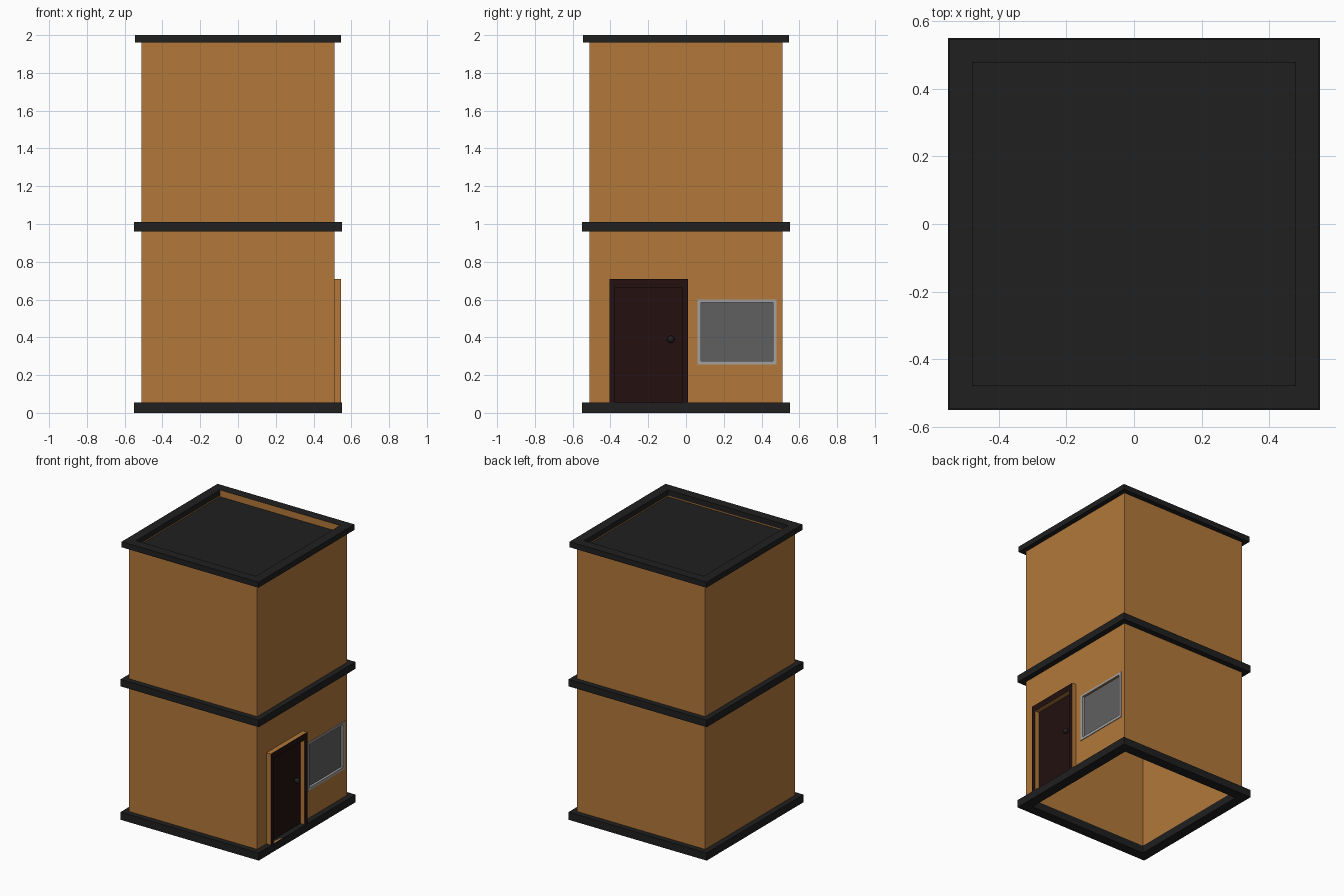
import bpy, bmesh
from mathutils import Vector

if "Cube" in bpy.data.objects:
    bpy.data.objects.remove(bpy.data.objects["Cube"])


def material(name, rgb):
    m = bpy.data.materials.new(name)
    m.diffuse_color = (*rgb, 1)
    m.use_nodes = True
    m.node_tree.nodes["Principled BSDF"].inputs["Base Color"].default_value = m.diffuse_color
    return m


BROWN = material("brown wall", (0.445, 0.188, 0.042))
BLACK = material("black trim", (0.014, 0.014, 0.014))
DOOR = material("dark door", (0.017, 0.005, 0.005))
FRAME = material("light frame", (0.36, 0.36, 0.36))
GLASS = material("grey glass", (0.117, 0.117, 0.117))


def finish(name, bm, *mats):
    bmesh.ops.recalc_face_normals(bm, faces=bm.faces)
    me = bpy.data.meshes.new(name)
    bm.to_mesh(me)
    bm.free()
    for m in mats:
        me.materials.append(m)
    ob = bpy.data.objects.new(name, me)
    bpy.context.collection.objects.link(ob)
    return ob


def add_box(bm, lo, hi):
    lo, hi = Vector(lo), Vector(hi)
    for v in bmesh.ops.create_cube(bm, size=1)["verts"]:
        v.co = Vector(((lo[i] + hi[i]) / 2 + v.co[i] * (hi[i] - lo[i])) for i in range(3))


def box(name, lo, hi, mat):
    bm = bmesh.new()
    add_box(bm, lo, hi)
    return finish(name, bm, mat)


def ring_mesh(outer, inner, w0, w1, axis):
    """Rectangular ring; outer/inner = (u0, v0, u1, v1), extruded w0..w1 along axis."""
    bm = bmesh.new()
    loops = []
    for (u0, v0, u1, v1), w in ((outer, w0), (outer, w1), (inner, w1), (inner, w0)):
        pts = [(u0, v0), (u1, v0), (u1, v1), (u0, v1)]
        loops.append([bm.verts.new((u, v, w) if axis == "z" else (w, u, v)) for u, v in pts])
    for a in range(4):
        p, q = loops[a], loops[(a + 1) % 4]
        for i in range(4):
            j = (i + 1) % 4
            bm.faces.new((p[i], p[j], q[j], q[i]))
    return bm


def square_ring(name, r_out, r_in, z0, z1, mat):
    bm = ring_mesh((-r_out, -r_out, r_out, r_out), (-r_in, -r_in, r_in, r_in), z0, z1, "z")
    return finish(name, bm, mat)


# Hollow walls with door and window openings
walls = square_ring("walls", 0.51, 0.48, 0.01, 1.97, BROWN)
bm = bmesh.new()
add_box(bm, (0.4, -0.38, 0.055), (0.6, -0.02, 0.68))
add_box(bm, (0.4, 0.075, 0.27), (0.6, 0.465, 0.585))
cutter = finish("opening_cutter", bm)
cutter.hide_render = True
cutter.hide_viewport = True
cut = walls.modifiers.new("openings", "BOOLEAN")
cut.operation = "DIFFERENCE"
cut.solver = "EXACT"
cut.object = cutter

# Trim bands and recessed roof
square_ring("base_trim", 0.55, 0.478, 0, 0.055, BLACK)
square_ring("middle_trim", 0.55, 0.478, 0.96, 1.01, BLACK)
parapet = square_ring("roof_trim", 0.545, 0.477, 1.96, 2.0, BLACK)
box("roof", (-0.485, -0.485, 1.935), (0.485, 0.485, 1.95), BLACK)

# The rear inner face of the parapet is brown
parapet.data.materials.append(BROWN)
for f in parapet.data.polygons:
    if abs(f.normal.y) > 0.9 and 0.4 < f.center.y < 0.5:
        f.material_index = 1

# Door frame: brown sides with a dark front
bm = ring_mesh((-0.405, 0.05, 0.01, 0.71), (-0.375, 0.055, -0.02, 0.665), 0.49, 0.545, "x")
frame = finish("door_frame", bm, BROWN, DOOR)
for f in frame.data.polygons:
    if f.normal.x > 0.9:
        f.material_index = 1
box("door", (0.485, -0.385, 0.05), (0.51, -0.01, 0.68), DOOR)

# Door knob
bm = bmesh.new()
bmesh.ops.create_uvsphere(bm, u_segments=16, v_segments=10, radius=0.019)
bmesh.ops.translate(bm, vec=(0.527, -0.08, 0.39), verts=bm.verts)
knob = finish("door_knob", bm, BLACK)
knob.data.shade_smooth()

# Window
bm = ring_mesh((0.06, 0.255, 0.48, 0.60), (0.08, 0.275, 0.46, 0.585), 0.485, 0.515, "x")
finish("window_frame", bm, FRAME)
box("window_glass", (0.488, 0.07, 0.265), (0.498, 0.47, 0.595), GLASS)
